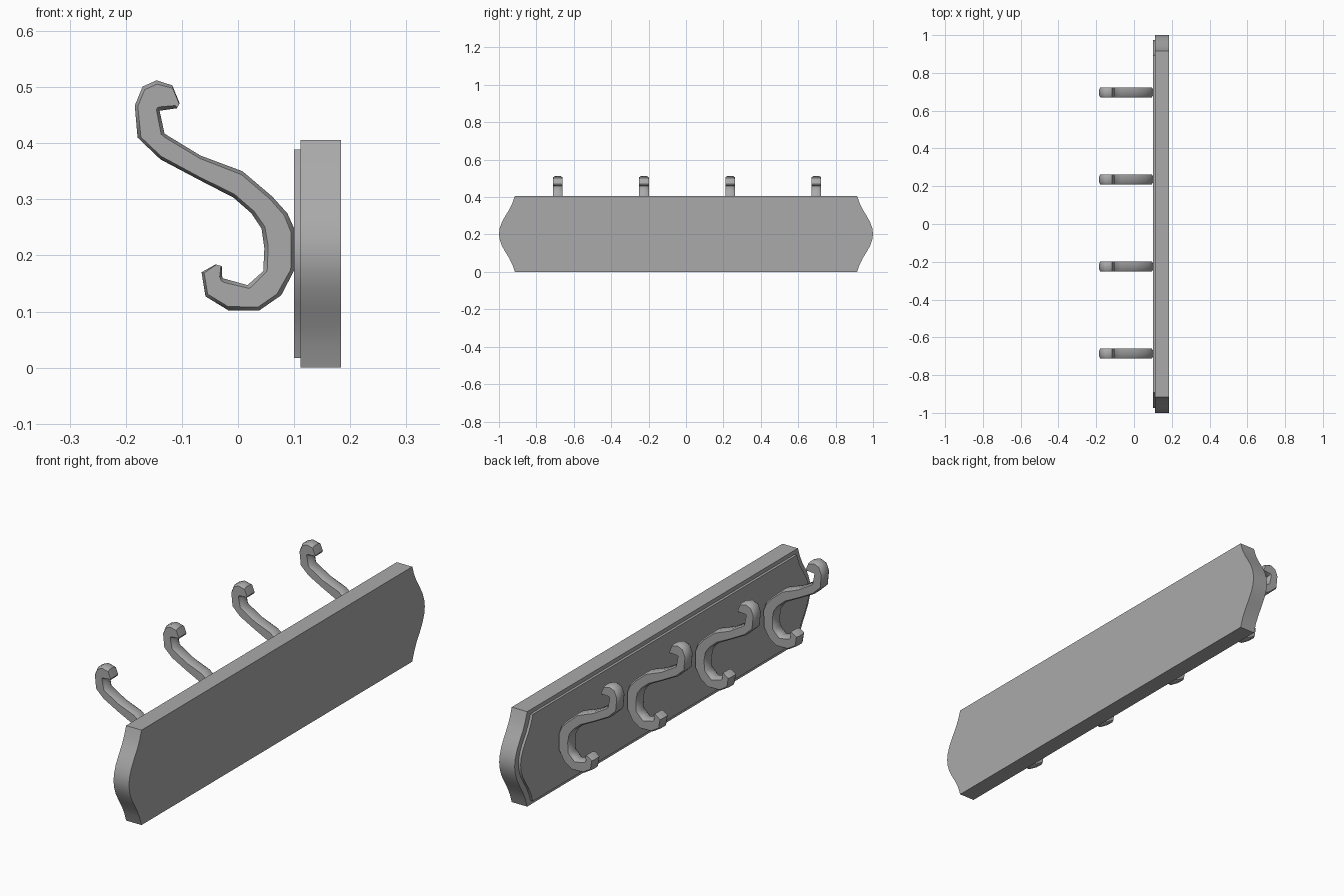
import bpy
import bmesh
import math
from mathutils import Vector

cube = bpy.data.objects.get("Cube")
if cube:
    bpy.data.objects.remove(cube)

# One grey finish for everything
grey = bpy.data.materials.new("plain grey")
grey.use_nodes = True
tone = (0.4, 0.4, 0.4, 1)
grey.diffuse_color = tone
grey.node_tree.nodes["Principled BSDF"].inputs["Base Color"].default_value = tone


def loft(name, rings, smooth_angle):
    """Skin a list of closed rings, cap both ends and link the object."""
    bm = bmesh.new()
    loops = [[bm.verts.new(p) for p in ring] for ring in rings]
    count = len(loops[0])
    for a, b in zip(loops, loops[1:]):
        for i in range(count):
            j = (i + 1) % count
            bm.faces.new((a[i], a[j], b[j], b[i]))
    bm.faces.new(loops[0])
    bm.faces.new(loops[-1])
    bmesh.ops.remove_doubles(bm, verts=bm.verts[:], dist=0.0005)
    bmesh.ops.recalc_face_normals(bm, faces=bm.faces[:])
    mesh = bpy.data.meshes.new(name)
    bm.to_mesh(mesh)
    bm.free()
    mesh.materials.append(grey)
    obj = bpy.data.objects.new(name, mesh)
    bpy.context.collection.objects.link(obj)
    bpy.ops.object.select_all(action='DESELECT')
    obj.select_set(True)
    bpy.context.view_layer.objects.active = obj
    bpy.ops.object.shade_smooth_by_angle(angle=math.radians(smooth_angle))
    return obj


# Backboard: curved ends, mirrored in y and z, with a stepped front face
MID = 0.203
quarter = [(0.915, MID), (0.928, 0.165), (0.945, 0.13),
           (0.965, 0.098), (0.985, 0.062), (0.996, 0.03)]
end = quarter + [(1.0, 0)] + [(y, -z) for y, z in reversed(quarter)]
outline = end + [(-y, -z) for y, z in end]


def board_ring(x, sy=1.0, sz=1.0):
    return [(x, y * sy, MID + z * sz) for y, z in outline]


loft("backboard", [board_ring(0.184), board_ring(0.111),
                   board_ring(0.111, 0.975, 0.915),
                   board_ring(0.1, 0.975, 0.915)], 35)

# Hook: outer and inner edge of each section (x, z, x, z in thousandths)
sections = [
    (-104, 471, -109, 462), (-117, 503, -111, 462), (-145, 512, -139, 458),
    (-170, 501, -140, 458), (-184, 467, -140, 459), (-179, 410, -131, 417),
    (-138, 371, -131, 417), (-70, 335, -67, 378), (-8, 303, 8, 350),
    (24, 275, 61, 305), (42, 248, 88, 275), (47, 213, 101, 246),
    (45, 172, 101, 175), (17, 147, 77, 129), (17, 147, 38, 102),
    (-26, 159, -17, 102), (-26, 159, -58, 127), (-28, 161, -65, 170),
    (-29, 181, -40, 184),
]
HALF = 0.026
corner = [(1, 0.62), (0.75, 1)]
section_shape = (corner + [(-t, w) for t, w in reversed(corner)]
                 + [(-t, -w) for t, w in corner]
                 + [(t, -w) for t, w in reversed(corner)])


def hook_ring(ax, az, bx, bz):
    a, b = Vector((ax, 0, az)) / 1000, Vector((bx, 0, bz)) / 1000
    mid, reach = (a + b) / 2, (b - a) / 2
    return [mid + reach * t + Vector((0, w * HALF, 0)) for t, w in section_shape]


hook = loft("hook_1", [hook_ring(*s) for s in sections], 50)
hook.location.y = -0.686
for i in range(1, 4):
    copy = hook.copy()
    copy.name = f"hook_{i + 1}"
    copy.location.y = -0.686 + i * 0.461
    bpy.context.collection.objects.link(copy)
